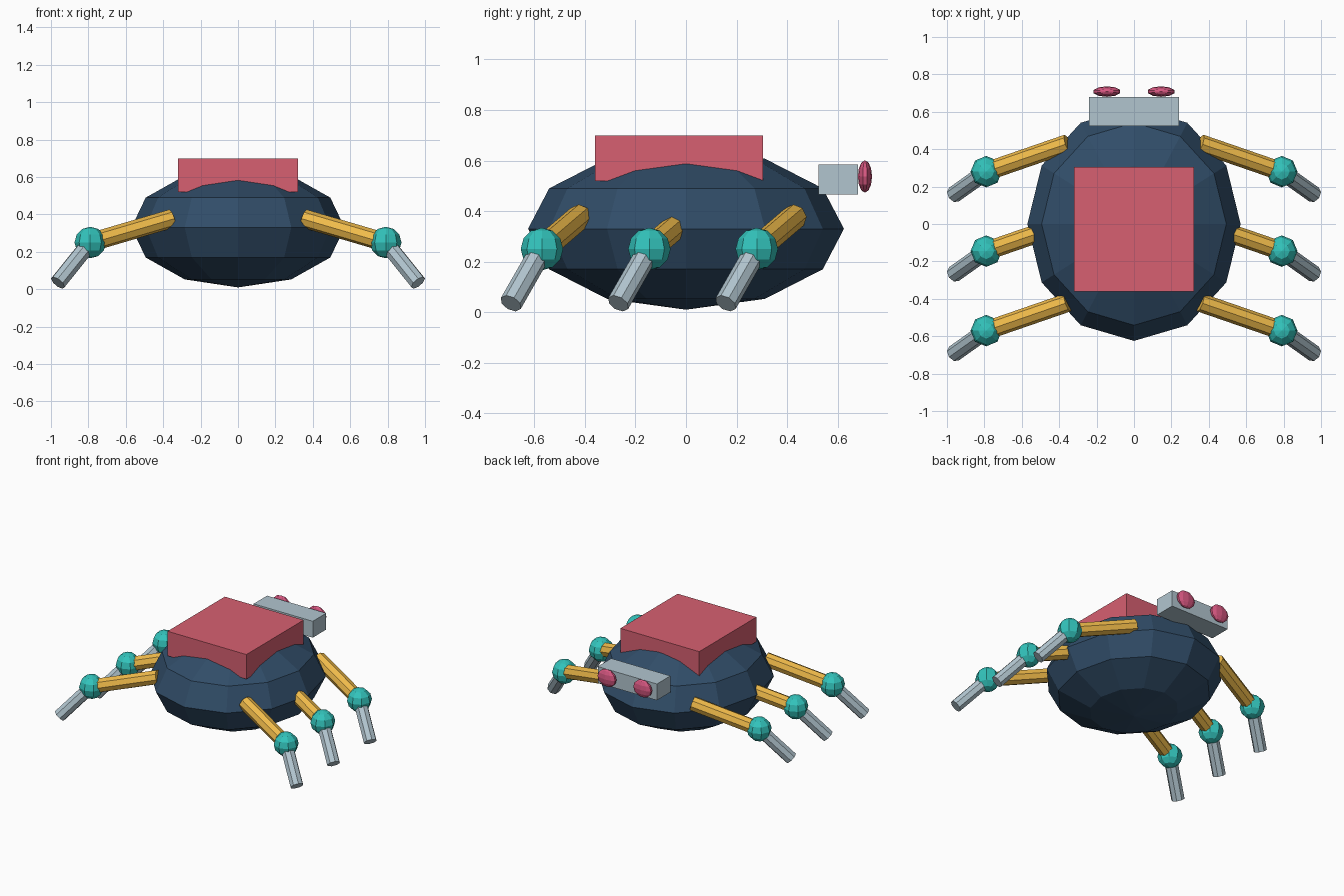
import bpy
from mathutils import Vector

if "Cube" in bpy.data.objects:
    bpy.data.objects.remove(bpy.data.objects["Cube"])


def material(name, srgb):
    m = bpy.data.materials.new(name)
    m.diffuse_color = [(c / 255) ** 2.2 for c in srgb] + [1]
    m.use_nodes = True
    m.node_tree.nodes["Principled BSDF"].inputs["Base Color"].default_value = m.diffuse_color
    return m


NAVY = material("navy", (52, 78, 104))
RED = material("red", (214, 96, 112))
STEEL = material("steel", (176, 196, 206))
AMBER = material("amber", (240, 186, 76))
TEAL = material("teal", (54, 194, 186))
PINK = material("pink", (214, 88, 128))


def finish(name, mat):
    ob = bpy.context.object
    ob.name = name
    ob.data.materials.append(mat)
    return ob


def ball(name, loc, radii, segs, rings, mat):
    bpy.ops.mesh.primitive_uv_sphere_add(segments=segs, ring_count=rings, radius=1, location=loc)
    bpy.context.object.scale = radii
    return finish(name, mat)


def box(name, loc, size, mat):
    bpy.ops.mesh.primitive_cube_add(size=1, location=loc)
    bpy.context.object.scale = size
    return finish(name, mat)


def rod(name, a, b, radius, mat):
    a, b = Vector(a), Vector(b)
    d = b - a
    bpy.ops.mesh.primitive_cylinder_add(vertices=8, radius=radius, depth=d.length, location=(a + b) / 2)
    bpy.context.object.rotation_euler = d.to_track_quat('Z', 'Y').to_euler()
    return finish(name, mat)


# Body, back pack and sensor bar
ball("body", (0, 0, 0.33), (0.57, 0.625, 0.32), 12, 6, NAVY)
box("back_pack", (0, -0.028, 0.61), (0.64, 0.664, 0.18), RED)
box("sensor_bar", (0, 0.602, 0.525), (0.48, 0.156, 0.12), STEEL)

for side, s in (("left", -1), ("right", 1)):
    # Eyes
    ball(f"{side}_eye", (s * 0.145, 0.708, 0.537), (0.075, 0.028, 0.064), 10, 6, PINK)
    # Three legs per side
    for row, y in (("rear", -0.57), ("middle", -0.145), ("front", 0.28)):
        knee = (s * 0.79, y, 0.25)
        rod(f"{row}_{side}_upper_leg", (s * 0.355, y + 0.15, 0.378), knee, 0.05, AMBER)
        ball(f"{row}_{side}_knee", knee, (0.084, 0.084, 0.084), 8, 6, TEAL)
        rod(f"{row}_{side}_lower_leg", knee, (s * 0.963, y - 0.123, 0.035), 0.045, STEEL)
